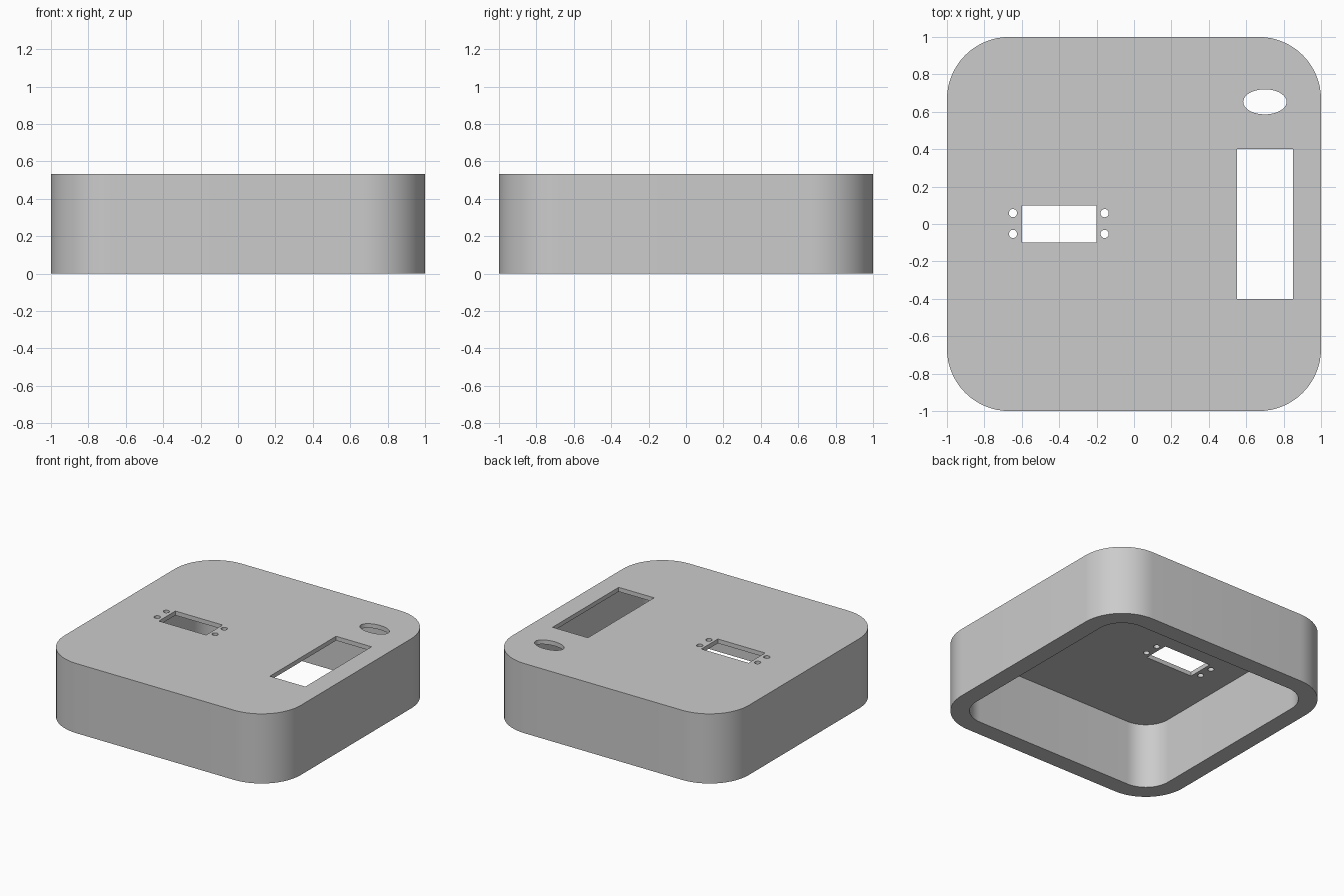
import bpy
import bmesh
from math import cos, sin, pi, radians

cube = bpy.data.objects.get("Cube")
if cube:
    bpy.data.objects.remove(cube, do_unlink=True)

HEIGHT, RADIUS, WALL, LID = 0.533, 0.333, 0.133, 0.033

grey = bpy.data.materials.new("plain grey")
grey.use_nodes = True
colour = (0.6, 0.6, 0.6, 1)
grey.diffuse_color = colour
grey.node_tree.nodes["Principled BSDF"].inputs["Base Color"].default_value = colour


def rounded_square(half, r, steps=16):
    c = half - r
    pts = []
    for q, (sx, sy) in enumerate([(1, 1), (-1, 1), (-1, -1), (1, -1)]):
        for i in range(steps + 1):
            a = (q + i / steps) * pi / 2
            pts.append((sx * c + r * cos(a), sy * c + r * sin(a)))
    return pts


def ellipse(x, y, rx, ry, n=32):
    return [(x + rx * cos(2 * pi * i / n), y + ry * sin(2 * pi * i / n)) for i in range(n)]


def rectangle(x0, x1, y0, y1):
    return [(x0, y0), (x1, y0), (x1, y1), (x0, y1)]


def prism(name, outline, z0, z1):
    bm = bmesh.new()
    base = bm.faces.new([bm.verts.new((x, y, z0)) for x, y in outline])
    top = bmesh.ops.extrude_face_region(bm, geom=[base])["geom"]
    verts = [v for v in top if isinstance(v, bmesh.types.BMVert)]
    bmesh.ops.translate(bm, vec=(0, 0, z1 - z0), verts=verts)
    bmesh.ops.recalc_face_normals(bm, faces=bm.faces)
    mesh = bpy.data.meshes.new(name)
    bm.to_mesh(mesh)
    bm.free()
    mesh.materials.append(grey)
    obj = bpy.data.objects.new(name, mesh)
    bpy.context.collection.objects.link(obj)
    return obj


# Rounded box, open at the bottom
case = prism("case_lid", rounded_square(1, RADIUS), 0, HEIGHT)
cutters = [prism("cavity_cutter", rounded_square(1 - WALL, RADIUS - WALL), -0.2, HEIGHT - LID)]

# Openings through the top: display window, switch slot, oval button, screw holes
openings = {
    "window": rectangle(0.55, 0.85, -0.4, 0.4),
    "slot": rectangle(-0.6, -0.2, -0.1, 0.1),
    "button": ellipse(0.7, 0.653, 0.116, 0.067, 48),
}
for x in (-0.647, -0.157):
    for y in (-0.053, 0.058):
        openings[f"screw_{x}_{y}"] = ellipse(x, y, 0.022, 0.022, 24)
for name, outline in openings.items():
    cutters.append(prism(name + "_cutter", outline, HEIGHT - 0.15, HEIGHT + 0.1))

# Cut everything and discard the cutters
bpy.ops.object.select_all(action="DESELECT")
bpy.context.view_layer.objects.active = case
case.select_set(True)
for cutter in cutters:
    cutter.hide_render = True
    mod = case.modifiers.new(cutter.name, "BOOLEAN")
    mod.operation = "DIFFERENCE"
    mod.solver = "EXACT"
    mod.object = cutter
    bpy.ops.object.modifier_apply(modifier=mod.name)
    bpy.data.objects.remove(cutter, do_unlink=True)

bpy.ops.object.shade_smooth_by_angle(angle=radians(30))
